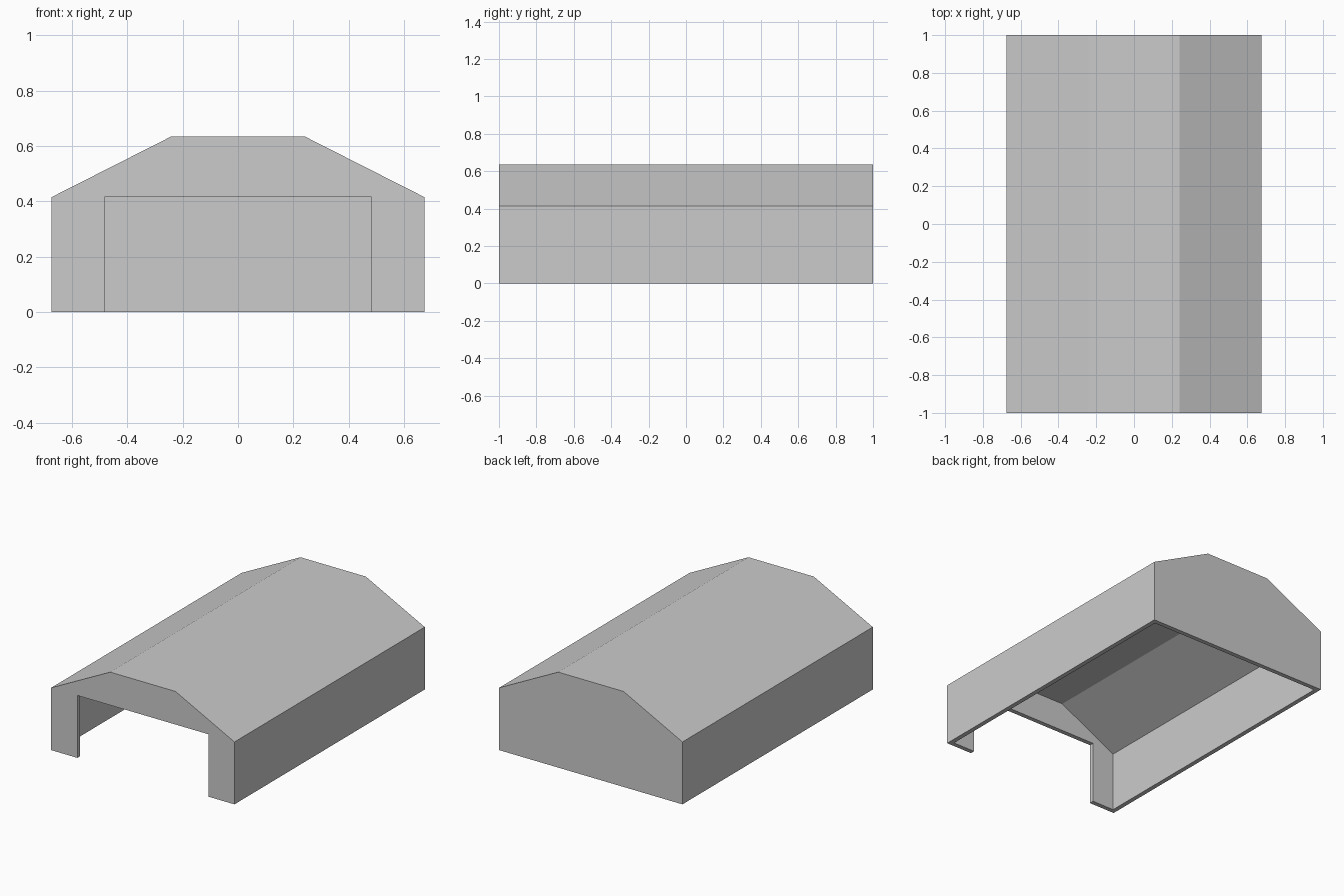
import bpy
import bmesh

cube = bpy.data.objects.get("Cube")
if cube:
    bpy.data.objects.remove(cube, do_unlink=True)

# Main dimensions
HALF_LENGTH = 1.0
THICKNESS = 0.03
OUTER_HALF = [(0.674, 0.0), (0.674, 0.415), (0.24, 0.635)]
INNER_HALF = [(0.644, 0.0), (0.644, 0.397), (0.233, 0.605)]
DOOR_HALF = [(0.482, 0.0), (0.482, 0.415)]

grey = bpy.data.materials.new("light grey")
grey.use_nodes = True
colour = (0.6, 0.6, 0.6, 1.0)
grey.diffuse_color = colour
grey.node_tree.nodes["Principled BSDF"].inputs["Base Color"].default_value = colour

bm = bmesh.new()


def section(half, y):
    """Mirrored open outline, running from the right foot to the left foot."""
    points = [(-x, z) for x, z in half] + list(reversed(half))
    return [bm.verts.new((x, y, z)) for x, z in points]


def bridge(a, b):
    for i in range(len(a) - 1):
        bm.faces.new((a[i], a[i + 1], b[i + 1], b[i]))


inside = HALF_LENGTH - THICKNESS
outer_front = section(OUTER_HALF, -HALF_LENGTH)
outer_back = section(OUTER_HALF, HALF_LENGTH)
inner_front = section(INNER_HALF, -inside)
inner_back = section(INNER_HALF, inside)
door_front = section(DOOR_HALF, -HALF_LENGTH)
door_back = section(DOOR_HALF, -inside)

# Side walls and roof, outside and inside, and the doorway jambs
bridge(outer_front, outer_back)
bridge(inner_front, inner_back)
bridge(door_front, door_back)

# Closed back wall
bm.faces.new(outer_back)
bm.faces.new(inner_back)

# Front wall around the doorway
bm.faces.new(outer_front + door_front[::-1])
bm.faces.new(inner_front + door_back[::-1])

# Bottom rim of the walls
bm.faces.new((door_front[0], outer_front[0], outer_back[0],
              outer_back[-1], outer_front[-1], door_front[-1],
              door_back[-1], inner_front[-1], inner_back[-1],
              inner_back[0], inner_front[0], door_back[0]))

bmesh.ops.recalc_face_normals(bm, faces=bm.faces)
mesh = bpy.data.meshes.new("garage_shell")
bm.to_mesh(mesh)
bm.free()
mesh.materials.append(grey)
shell = bpy.data.objects.new("garage_shell", mesh)
bpy.context.collection.objects.link(shell)
